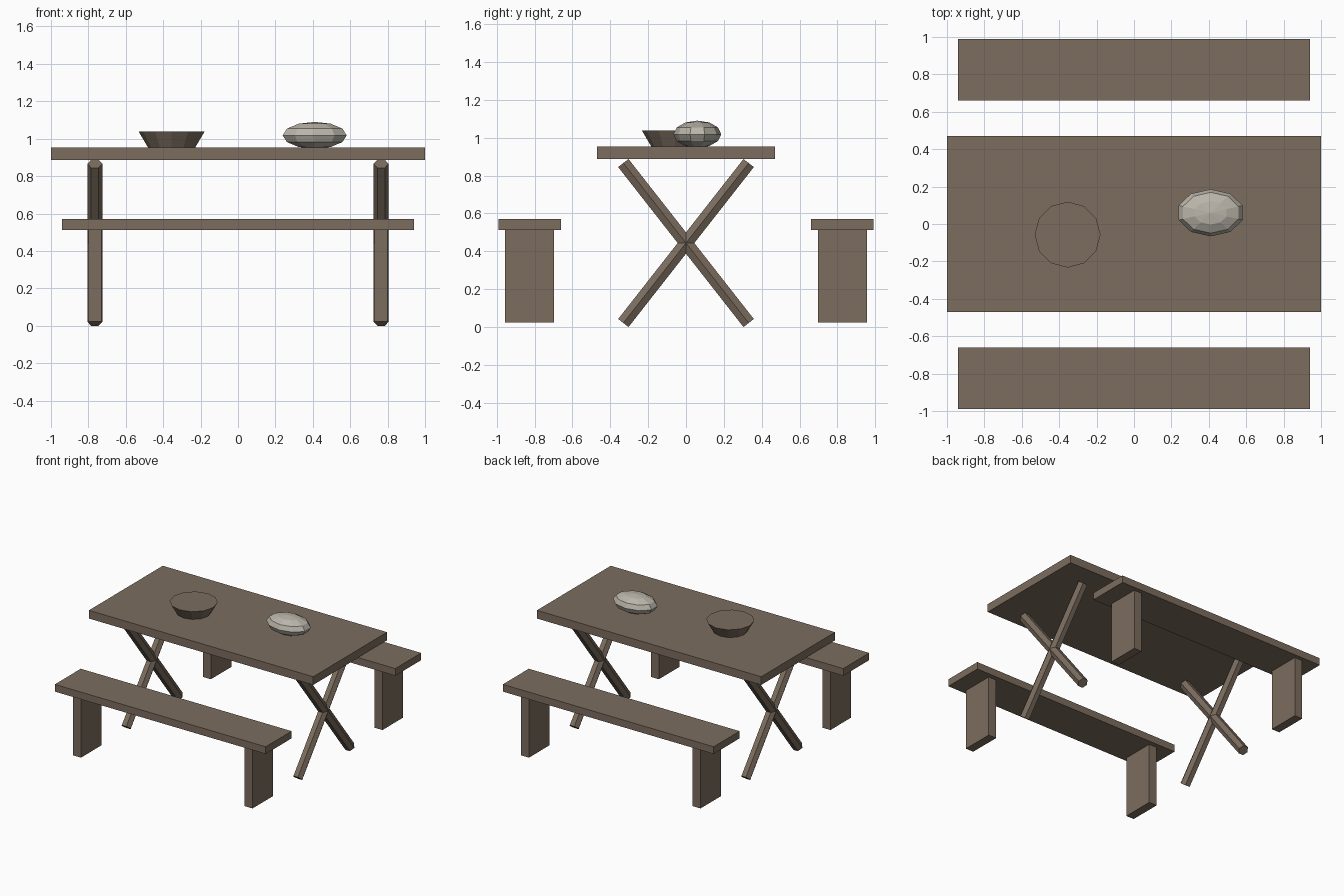
import bpy, bmesh, math
from mathutils import Matrix, Vector

if "Cube" in bpy.data.objects:
    bpy.data.objects.remove(bpy.data.objects["Cube"])


def material(name, rgb):
    m = bpy.data.materials.new(name)
    m.diffuse_color = (*rgb, 1)
    m.use_nodes = True
    m.node_tree.nodes["Principled BSDF"].inputs["Base Color"].default_value = m.diffuse_color
    return m


WOOD = material("brown wood", (0.20, 0.152, 0.113))
CRUST = material("pale crust", (0.49, 0.46, 0.40))


def add(name, bm, mat):
    me = bpy.data.meshes.new(name)
    bm.to_mesh(me)
    bm.free()
    me.materials.append(mat)
    ob = bpy.data.objects.new(name, me)
    bpy.context.collection.objects.link(ob)
    return ob


def box(name, lo, hi):
    lo, hi = Vector(lo), Vector(hi)
    bm = bmesh.new()
    bmesh.ops.create_cube(bm, size=1, matrix=Matrix.Translation((lo + hi) / 2)
                          @ Matrix.Diagonal((*(hi - lo), 1)))
    return add(name, bm, WOOD)


def hex_beam(name, a, b, r):
    # hexagonal bar from a to b, with a ridge pointing along x
    a, b = Vector(a), Vector(b)
    z = (b - a).normalized()
    x = Vector((1, 0, 0))
    rot = Matrix((x, z.cross(x), z)).transposed().to_4x4()
    bm = bmesh.new()
    bmesh.ops.create_cone(bm, cap_ends=True, segments=6, radius1=r, radius2=r,
                          depth=(b - a).length)
    # make sure a corner lies on the local x axis
    v = bm.verts[:][0].co
    bmesh.ops.rotate(bm, verts=bm.verts, matrix=Matrix.Rotation(-math.atan2(v.y, v.x), 3, 'Z'))
    bm.transform(Matrix.Translation((a + b) / 2) @ rot)
    return add(name, bm, WOOD)


# table top
box("table_top", (-1, -0.47, 0.887), (1, 0.47, 0.953))

# crossed table legs at both ends
for sx, end in ((-1, "left"), (1, "right")):
    for sy, side in ((-1, "front"), (1, "back")):
        hex_beam(f"table_leg_{end}_{side}", (sx * 0.765, sy * 0.331, 0.021),
                 (sx * 0.765, -sy * 0.331, 0.866), 0.04)

# two benches with plank legs
for sy, side in ((-1, "front"), (1, "back")):
    y0, y1 = sorted((sy * 0.66, sy * 0.99))
    box(f"bench_seat_{side}", (-0.94, y0, 0.513), (0.94, y1, 0.571))
    y0, y1 = sorted((sy * 0.697, sy * 0.957))
    for sx, end in ((-1, "left"), (1, "right")):
        x0, x1 = sorted((sx * 0.73, sx * 0.80))
        box(f"bench_leg_{side}_{end}", (x0, y0, 0.024), (x1, y1, 0.513))

# flared solid bowl
bm = bmesh.new()
bmesh.ops.create_cone(bm, cap_ends=True, segments=12, radius1=0.125, radius2=0.176,
                      depth=0.087, matrix=Matrix.Translation((-0.355, -0.057, 0.9945)))
add("bowl", bm, WOOD)

# faceted bread loaf
bm = bmesh.new()
bmesh.ops.create_uvsphere(bm, u_segments=10, v_segments=6, radius=0.18)
bm.transform(Matrix.Translation((0.41, 0.06, 1.018)) @ Matrix.Diagonal((1, 0.7, 0.4, 1)))
add("bread_loaf", bm, CRUST)
